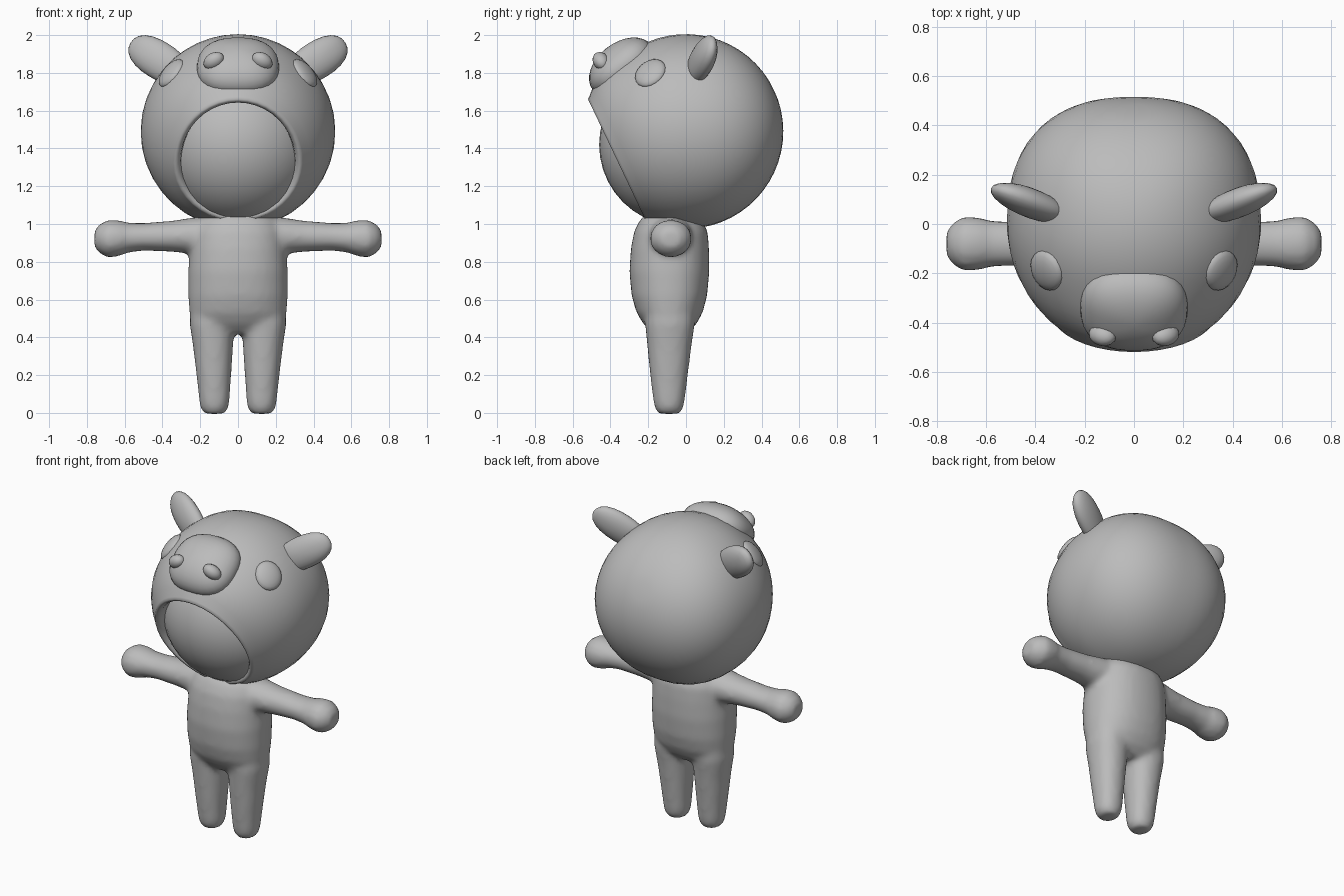
import bpy, bmesh, math
from mathutils import Vector, Matrix

if "Cube" in bpy.data.objects:
    bpy.data.objects.remove(bpy.data.objects["Cube"])

grey = bpy.data.materials.new("plain_grey")
grey.diffuse_color = (0.5, 0.5, 0.5, 1)
grey.use_nodes = True
grey.node_tree.nodes["Principled BSDF"].inputs["Base Color"].default_value = grey.diffuse_color


def finish(name, bm):
    bmesh.ops.recalc_face_normals(bm, faces=bm.faces)
    me = bpy.data.meshes.new(name)
    bm.to_mesh(me)
    bm.free()
    for p in me.polygons:
        p.use_smooth = True
    me.materials.append(grey)
    ob = bpy.data.objects.new(name, me)
    bpy.context.collection.objects.link(ob)
    return ob


def skin(bm, rings):
    """Bridge closed rings of points and cap both ends."""
    loops = [[bm.verts.new(p) for p in ring] for ring in rings]
    n = len(loops[0])
    for a, b in zip(loops, loops[1:]):
        for i in range(n):
            j = (i + 1) % n
            bm.faces.new((a[i], a[j], b[j], b[i]))
    bm.faces.new(loops[0])
    bm.faces.new(loops[-1])


def power(v, e):
    return math.copysign(abs(v) ** (2 / e), v)


def loft(bm, axis, sections, e=2.0, n=24):
    """Sections are (position, centre 1, centre 2, radius 1, radius 2)."""
    rings = []
    for t, c1, c2, r1, r2 in sections:
        ring = []
        for i in range(n):
            a = math.tau * i / n
            u = c1 + r1 * power(math.cos(a), e)
            v = c2 + r2 * power(math.sin(a), e)
            ring.append((u, v, t) if axis == "z" else (t, u, v))
        rings.append(ring)
    skin(bm, rings)


def ellipsoid(name, centre, radii, long_axis, normal, e=2.0, seg=24):
    """Ellipsoid with its first axis along long_axis, third along normal."""
    x = Vector(long_axis).normalized()
    z = Vector(normal)
    z = (z - x * z.dot(x)).normalized()
    y = z.cross(x)
    bm = bmesh.new()
    bmesh.ops.create_uvsphere(bm, u_segments=seg, v_segments=seg // 2, radius=1)
    for v in bm.verts:
        f = math.hypot(v.co.x, v.co.y)
        if f > 1e-5:
            k = f / (abs(v.co.x) ** e + abs(v.co.y) ** e) ** (1 / e)
            v.co.x *= k
            v.co.y *= k
        v.co = (Vector(centre) + x * v.co.x * radii[0]
                + y * v.co.y * radii[1] + z * v.co.z * radii[2])
    return finish(name, bm)


# Hood: a ball turned about a tilted axis, with a rolled rim round the face
R, C = 0.515, Vector((0, 0, 1.49))
n_axis, u_axis = Vector((0, -0.903, -0.43)), Vector((0, -0.43, 0.903))
end = math.pi - math.asin(0.345 / R)
profile = [(-R * math.cos(end * i / 22), R * math.sin(end * i / 22))
           for i in range(1, 23)]
profile += [(0.395, 0.335), (0.392, 0.32), (0.375, 0.306), (0.34, 0.298), (0.27, 0.29)]
rings = []
for a, r in profile:
    s = min(1, max(0, (a - 0.05) / 0.32))
    push = 0.042 * s * s * (3 - 2 * s)
    ring = []
    for i in range(40):
        ang = math.tau * i / 40
        up = r * math.cos(ang) + push * max(0, math.cos(ang))
        p = Vector((r * math.sin(ang), 0, 0)) + u_axis * up + n_axis * a
        if p.y > 0:  # squarer at the back when seen from above
            k = math.hypot(p.x, p.y) / (abs(p.x) ** 2.4 + p.y ** 2.4) ** (1 / 2.4)
            p.x *= k
            p.y *= k
        ring.append(C + p)
    rings.append(ring)
bm = bmesh.new()
skin(bm, rings)
finish("hood", bm)

# Face ball inside the hood
ellipsoid("face", (0, -0.03, 1.42), (0.43, 0.43, 0.43), (1, 0, 0), (0, 0, 1), seg=40)

# Snout
ellipsoid("snout", (0, -0.34, 1.83), (0.217, 0.195, 0.13),
          (1, 0, 0), (0, -0.61, 0.79), e=2.5, seg=32)

for side, s in (("right", 1), ("left", -1)):
    ellipsoid("nostril_" + side, (s * 0.128, -0.45, 1.863), (0.06, 0.042, 0.045),
              (s * -0.8, -0.25, 0.5), (0, -0.75, 0.65), seg=16)
    ellipsoid("eye_" + side, (s * 0.352, -0.188, 1.798), (0.092, 0.085, 0.035),
              (s * -0.45, 0.5, 0.8), (s * 0.7, -0.37, 0.61), seg=20)
    ellipsoid("ear_" + side, (s * 0.42, 0.085, 1.868), (0.185, 0.1, 0.058),
              (s * 0.8, 0.33, 0.5), (s * 0.3, -0.95, 0.15), e=2.3, seg=24)

# Body: torso, arms and legs blended into one soft skin
bm = bmesh.new()
loft(bm, "z", [
    (0.42, 0, -0.085, 0.18, 0.09), (0.47, 0, -0.085, 0.235, 0.14),
    (0.53, 0, -0.087, 0.258, 0.175), (0.62, 0, -0.088, 0.264, 0.2),
    (0.75, 0, -0.088, 0.264, 0.212), (0.87, 0, -0.085, 0.255, 0.207),
    (0.96, 0, -0.08, 0.245, 0.195), (1.02, 0, -0.08, 0.215, 0.165),
    (1.065, 0, -0.08, 0.13, 0.12)], e=2.2, n=32)
for s in (1, -1):
    loft(bm, "z", [
        (-0.005, s * 0.125, -0.09, 0.05, 0.055), (0.02, s * 0.125, -0.09, 0.072, 0.073),
        (0.06, s * 0.125, -0.09, 0.08, 0.083), (0.2, s * 0.128, -0.09, 0.092, 0.1),
        (0.35, s * 0.132, -0.088, 0.106, 0.117), (0.47, s * 0.138, -0.085, 0.118, 0.132),
        (0.6, s * 0.138, -0.085, 0.115, 0.13)], e=2.2)
    loft(bm, "x", [
        (s * 0.1, -0.08, 0.935, 0.12, 0.1), (s * 0.22, -0.08, 0.938, 0.115, 0.1),
        (s * 0.35, -0.08, 0.935, 0.098, 0.083), (s * 0.5, -0.08, 0.932, 0.091, 0.074),
        (s * 0.58, -0.08, 0.928, 0.095, 0.08), (s * 0.63, -0.08, 0.925, 0.108, 0.096),
        (s * 0.69, -0.08, 0.922, 0.113, 0.102), (s * 0.735, -0.08, 0.922, 0.085, 0.076),
        (s * 0.76, -0.08, 0.922, 0.05, 0.045)], n=8 * 2)
body = finish("body", bm)
remesh = body.modifiers.new("blend", "REMESH")
remesh.mode = "VOXEL"
remesh.voxel_size = 0.018
remesh.use_smooth_shade = True
soft = body.modifiers.new("soften", "SMOOTH")
soft.factor = 0.5
soft.iterations = 6
